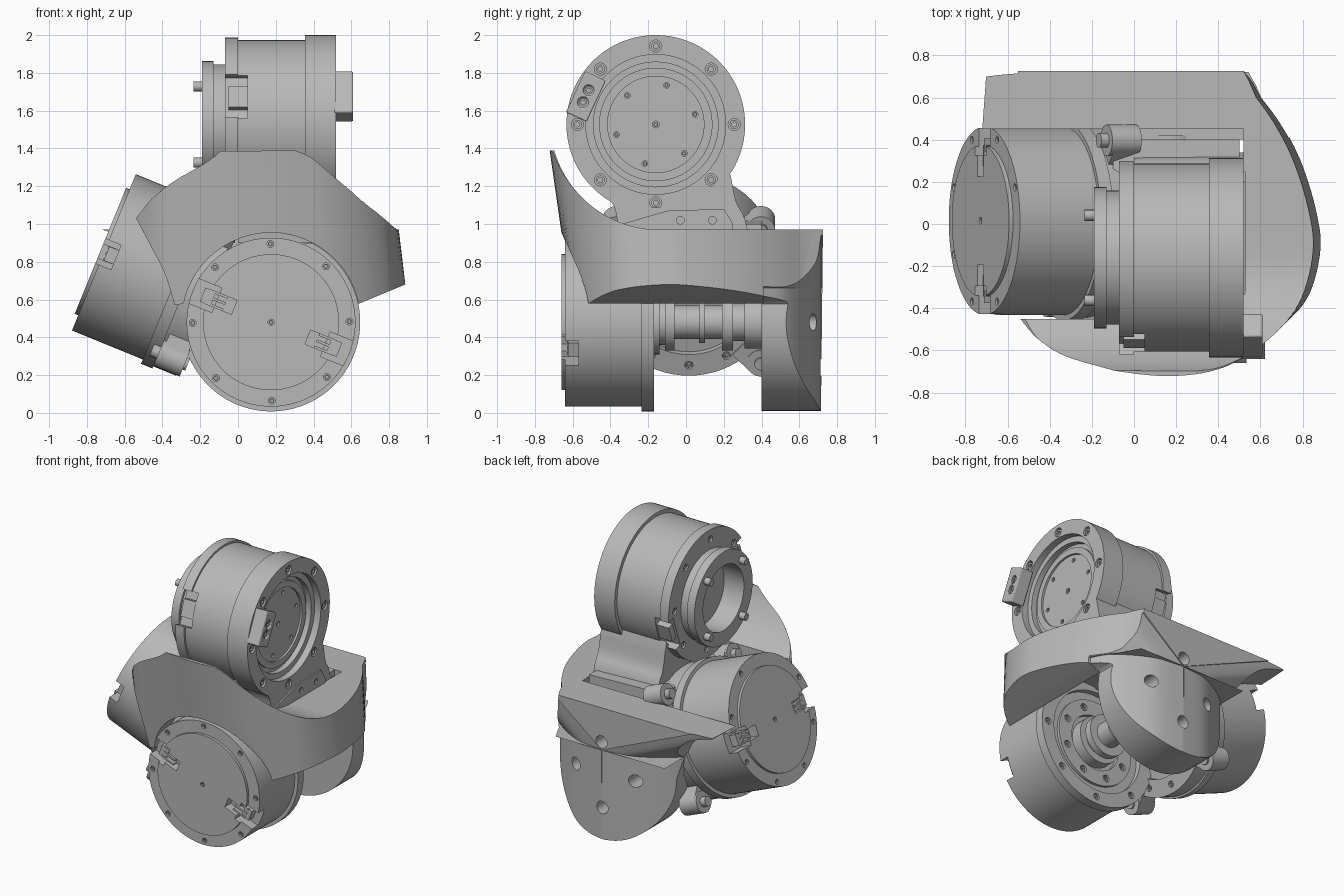
import bpy, bmesh
from math import sin, cos, pi, radians
from mathutils import Matrix, Vector

if "Cube" in bpy.data.objects:
    bpy.data.objects.remove(bpy.data.objects["Cube"])

grey = bpy.data.materials.new("machined_grey")
grey.use_nodes = True
grey.diffuse_color = (0.48, 0.48, 0.48, 1)
grey.node_tree.nodes["Principled BSDF"].inputs["Base Color"].default_value = (0.48, 0.48, 0.48, 1)
parts = []


def finish(name, bm, matrix=Matrix()):
    bmesh.ops.recalc_face_normals(bm, faces=bm.faces)
    mesh = bpy.data.meshes.new(name)
    bm.to_mesh(mesh)
    bm.free()
    mesh.transform(matrix)
    mesh.materials.append(grey)
    ob = bpy.data.objects.new(name, mesh)
    bpy.context.collection.objects.link(ob)
    parts.append(ob)
    return ob


def frame(origin, axis, side):
    z = Vector(axis).normalized()
    x = Vector(side).normalized()
    rot = Matrix((x, z.cross(x), z)).transposed().to_4x4()
    return Matrix.Translation(origin) @ rot


def lathe(name, profile, matrix, steps=64):
    bm = bmesh.new()
    vs = [bm.verts.new((r, 0, h)) for r, h in profile]
    es = [bm.edges.new(p) for p in zip(vs, vs[1:])]
    bmesh.ops.spin(bm, geom=vs + es, cent=(0, 0, 0), axis=(0, 0, 1), angle=2 * pi, steps=steps)
    bmesh.ops.remove_doubles(bm, verts=bm.verts, dist=1e-5)
    return finish(name, bm, matrix)


def rod(name, r, h0, h1, matrix, steps=32):
    return lathe(name, [(0, h0), (r, h0), (r, h1), (0, h1)], matrix, steps)


def box(name, matrix, center, size, angle=0):
    bm = bmesh.new()
    bmesh.ops.create_cube(bm, size=1)
    local = Matrix.Rotation(angle, 4, 'Z') @ Matrix.Translation(center) @ Matrix.Diagonal((*size, 1))
    return finish(name, bm, matrix @ local)


def loft(name, low, high):
    bm = bmesh.new()
    a = [bm.verts.new(p) for p in low]
    b = [bm.verts.new(p) for p in high]
    bm.faces.new(a)
    bm.faces.new(b)
    for i in range(len(a)):
        j = (i + 1) % len(a)
        bm.faces.new((a[i], a[j], b[j], b[i]))
    return finish(name, bm)


def prism(name, pts, axis, t0, t1):
    put = (lambda p, t: (t, p[0], p[1])) if axis == 'X' else (lambda p, t: (p[0], t, p[1]))
    return loft(name, [put(p, t0) for p in pts], [put(p, t1) for p in pts])


def arc(cx, cy, r, a0, a1, n=24):
    angles = [radians(a0 + (a1 - a0) * i / n) for i in range(n + 1)]
    return [(cx + r * cos(a), cy + r * sin(a)) for a in angles]


def smooth_path(pts, n=6):
    out = []
    for i in range(len(pts) - 1):
        p0, p1, p2, p3 = (Vector(pts[max(0, min(len(pts) - 1, i + k))]) for k in (-1, 0, 1, 2))
        for s in range(n):
            t = s / n
            out.append(tuple(0.5 * (2 * p1 + (p2 - p0) * t + (2 * p0 - 5 * p1 + 4 * p2 - p3) * t ** 2
                                    + (3 * p1 - p0 - 3 * p2 + p3) * t ** 3)))
    return out + [tuple(pts[-1])]


def boolean(ob, cutter, operation='DIFFERENCE'):
    cutter.hide_render = True
    mod = ob.modifiers.new("cut", 'BOOLEAN')
    mod.operation, mod.object, mod.solver = operation, cutter, 'EXACT'
    bpy.context.view_layer.objects.active = ob
    bpy.ops.object.modifier_apply(modifier=mod.name)
    parts.remove(cutter)
    bpy.data.objects.remove(cutter)


def around(matrix, r, n, start=0):
    return [matrix @ Matrix.Translation((r * cos(a), r * sin(a), 0))
            for a in (start + 2 * pi * i / n for i in range(n))]


def bolts(name, ob, matrix, r, n, h, size, out=1, start=0):
    # Counterbored hole with a socket screw sitting inside
    for spot in around(matrix, r, n, start):
        boolean(ob, rod("hole", size, h - .03, h + .03, spot, 16))
        lathe(name, [(0, h - out * .02), (size * .4, h - out * .02), (size * .4, h - out * .008),
                     (size * .75, h - out * .008), (size * .75, h - out * .035), (0, h - out * .035)], spot, 12)


# Two identical drum motors: one facing front, one tilted to the right side
front = frame((0.175, -0.64, 0.48), (0, 1, 0), (cos(radians(22)), 0, -sin(radians(22))))
tilted = frame((-0.71, 0.015, 0.85), (0.926, 0, -0.378), (0, 1, 0))


def drum_motor(name, m):
    body = lathe(name + "_housing", [
        (0, -.02), (.36, -.02), (.36, 0), (.447, 0), (.447, .405), (.472, .405), (.472, .47),
        (.37, .47), (.37, .43), (.31, .43), (.31, .45), (.2, .45), (.2, .42), (0, .42)], m, 96)
    for a in (0, pi):
        boolean(body, box("notch", m, (.42, 0, .02), (.22, .14, .1), a))
        boolean(body, box("notch", m, (.27, 0, .01), (.12, .08, .08), a))
        box(name + "_socket", m, (.36, 0, .045), (.06, .08, .06), a)
        for s in (-.035, 0, .035):
            box(name + "_pins", m, (.31, s, .035), (.1, .014, .05), a)
    bolts(name + "_bolts", body, m, .415, 8, 0, .018, -1, pi / 8)
    bolts(name + "_back_bolts", body, m, .42, 8, .47, .024, 1, pi / 8)
    bolts(name + "_hub_bolts", body, m, .255, 8, .45, .026)
    bolts(name + "_centre_screw", body, m, 0, 1, -.02, .016, -1)


drum_motor("front_motor", front)
drum_motor("side_motor", tilted)

# Shaft linking front motor to the rear ear
hub = [(0, .41), (.17, .41), (.17, .5), (.12, .5), (.12, .53), (.15, .53), (.15, .58), (.09, .58),
       (.09, .71), (.11, .71), (.11, .74), (.09, .74), (.09, .83), (.15, .83), (.15, .89), (.1, .89),
       (.1, .95), (.14, .95), (.14, 1.06), (0, 1.06)]
lathe("joint_shaft", hub, front, 48)

# Mounting plate and lugs on the inner end of the side motor
plate = lathe("side_mount_plate", [(0, .46), (.46, .46), (.46, .6), (.34, .6), (.34, .56), (.25, .56),
                                   (.25, .59), (0, .59)], tilted)
bolts("side_mount_bolts", plate, tilted, .4, 12, .6, .022)
for spot in around(tilted, .54, 4, pi / 4):
    rod("mount_lug", .075, .47, .62, spot)
    rod("lug_screw", .035, .43, .635, spot, 16)
for k in range(4):
    box("lug_arm", tilted, (.47, 0, .55), (.14, .15, .13), pi / 4 + k * pi / 2)

# Upper motor, lying across
upper = frame((0, -0.16, 1.527), (1, 0, 0), (0, -.94, .34))
um = lathe("upper_motor_housing", [
    (0, -.03), (.235, -.03), (.235, -.19), (.335, -.19), (.335, -.13), (.318, -.13), (.318, -.07),
    (.46, -.07), (.46, 0), (.446, 0), (.446, .355), (.473, .355), (.473, .52), (.37, .52), (.37, .47),
    (.33, .47), (.33, .43), (.3, .43), (.3, .45), (.255, .45), (.255, .435), (0, .435)], upper, 96)
for a in (0, pi):
    boolean(um, box("notch", upper, (.45, 0, -.01), (.12, .24, .12), a))
    box("upper_motor_connector", upper, (.4, 0, .0), (.07, .12, .1), a)
bolts("disc_bolts", um, frame((0, -.16, 1.527), (1, 0, 0), (0, 1, 0)), .415, 8, .52, .032)
bolts("output_bolts", um, upper, .215, 6, .435, .015, 1, .6)
bolts("output_centre", um, upper, 0, 1, .435, .018)
bolts("flange_bolts", um, upper, .39, 8, -.07, .024, -1, .4)
for spot in around(upper, .285, 4, pi / 4 + .35):
    rod("end_screw", .026, -.235, -.15, spot, 16)

# Plug box on the disc face
plug = frame((.52, -.53, 1.675), (1, 0, 0), (0, cos(radians(65)), sin(radians(65))))
pb = box("plug_box", plug, (0, 0, .04), (.24, .12, .1))
for s in (0, pi):
    bolts("plug_pin", pb, plug, .035, 1, .09, .028, 1, s)
bev = pb.modifiers.new("bevel", 'BEVEL')
bev.width, bev.segments, bev.angle_limit = .012, 2, radians(60)

# Bracket below the upper motor: its top follows the housing's curve
neck = smooth_path([(-.47, 1.18), (-.38, 1.09), (-.35, .9)]) + \
    smooth_path([(.34, .9), (.31, 1.03), (.265, 1.12), (.24, 1.24)]) + arc(-.16, 1.527, .44, -30, -132)
prism("bracket_neck", neck, 'X', 0, .52)
gusset = prism("bracket_gusset", [(-.35, .9), (-.34, 1.0), (-.1, 1.07), (.2, 1.08), (.25, 1.0), (.25, .9)],
               'X', .48, .53)
bolts("gusset_bolts", gusset, frame((.53, .055, 1.02), (1, 0, 0), (0, 1, 0)), .085, 2, 0, .02)
prism("bracket_foot", [(-.1, 1.02), (.5, 1.0), (.5, .9), (.0, .88), (-.1, .8)], 'Y', -.33, .4)

# Outer cowl: flared plan outline trimmed by front outlines
curve = smooth_path([(-.56, -.42), (-.45, -.53), (-.28, -.605), (.1, -.66), (.38, -.645), (.55, -.595),
                     (.7, -.49), (.8, -.35), (.85, -.13), (.83, .06), (.76, .29), (.67, .47), (.58, .6)])
plan = curve + [(.52, .725), (-.7, .725), (-.72, .45)]


def cowl_blank(name):
    def ring(z):
        d = z - .97
        return [(x * (1 - .14 * d) if x > 0 else x, y * (1 + .216 * d) if y < 0 else y * (1 + .015 * d), z)
                for x, y in plan]
    return loft(name, ring(-.1), ring(1.6))


face = smooth_path([(-.54, 1.03), (-.46, 1.13), (-.34, 1.25), (-.1, 1.385)]) + \
    smooth_path([(.3, 1.39), (.39, 1.35), (.52, 1.24), (.7, 1.09), (.85, .97)]) + \
    [(.91, .97), (.91, .69), (.645, .58)] + arc(.175, .48, .474, 12, 168) + \
    smooth_path([(-.335, .57), (-.385, .73), (-.465, .89)])
cowl = cowl_blank("front_cowl")
boolean(cowl, prism("trim", face, 'Y', -.9, .41), 'INTERSECT')
dish = arc(-.14, 1.55, .58, 185, 270) + [(1, .97), (1, 2), (-.72, 2)]
boolean(cowl, prism("dish", dish, 'X', -1.5, 1.5))
boolean(cowl, box("pocket", Matrix(), (-.74, 0, .9), (2.52, .9, 2)))

# Rear wing and round ear in one piece
rear = smooth_path([(-.72, .97), (-.5, .89), (-.36, .73), (-.295, .5)]) + \
    arc(.175, .48, .47, 182, 372, 40) + [(.645, .59), (.91, .69), (.91, .97)]
ear = cowl_blank("rear_ear")
boolean(ear, prism("trim", rear, 'Y', .4, .9), 'INTERSECT')
boolean(ear, box("ledge", Matrix(), (-.45, .3, 1.0), (1.94, .3, .8)))
# Rounded shoulders on the ear that open out into the flat wing above
shoulder = smooth_path([(.175, .715), (.37, .69), (.52, .62), (.655, .52), (.73, .39)]) + \
    [(1.8, .39), (1.8, .8), (.175, .8)]
for side, spread in ((1, .4), (-1, .75)):
    def level(z, shift):
        return [(.175 + side * (x - .175 + shift), y, z) for x, y in shoulder]
    boolean(ear, loft("shoulder_low", level(-.2, 0), level(.66, 0)))
    boolean(ear, loft("shoulder_high", level(.66, 0), level(.98, spread)))
for spot in around(frame((.175, 0, .48), (0, 1, 0), (1, 0, 0)), .24, 4):
    boolean(ear, rod("hole", .045, .55, .9, spot))

# Smooth round surfaces, keep machined edges crisp
bpy.ops.object.select_all(action='DESELECT')
for ob in parts:
    ob.select_set(True)
bpy.context.view_layer.objects.active = parts[0]
bpy.ops.object.shade_smooth_by_angle(angle=radians(30))
